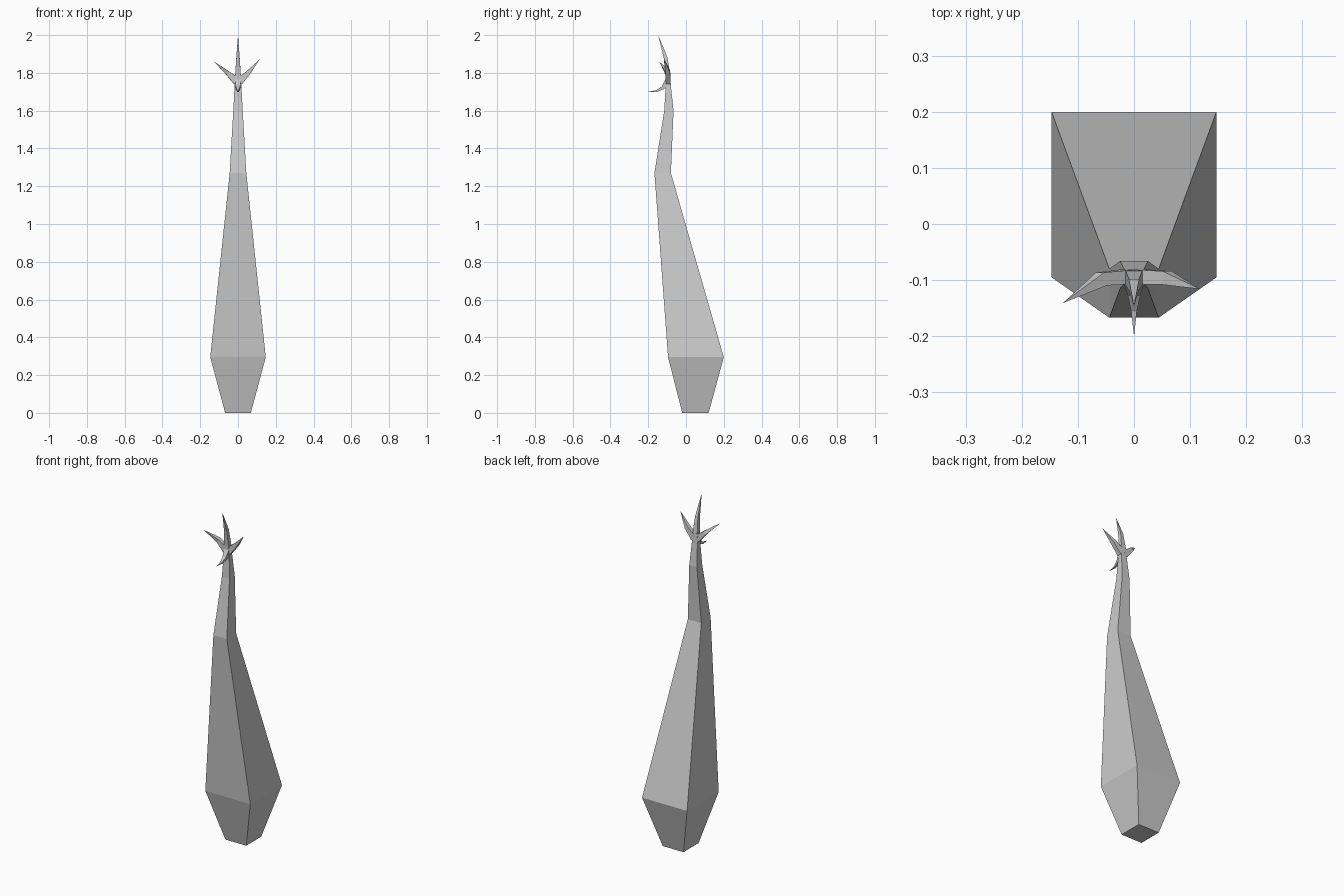
import bpy
import bmesh
from mathutils import Vector

if "Cube" in bpy.data.objects:
    bpy.data.objects.remove(bpy.data.objects["Cube"])

grey = bpy.data.materials.new("plain grey")
grey.diffuse_color = (0.6, 0.6, 0.6, 1)
grey.use_nodes = True
grey.node_tree.nodes["Principled BSDF"].inputs["Base Color"].default_value = grey.diffuse_color


def loft(name, rings, tip=None):
    """Skin a stack of four-cornered rings, ending in a cap or a point."""
    bm = bmesh.new()
    loops = [[bm.verts.new(p) for p in ring] for ring in rings]
    for a, b in zip(loops, loops[1:]):
        for i in range(4):
            j = (i + 1) % 4
            bm.faces.new((a[i], a[j], b[j], b[i]))
    bm.faces.new(loops[0][::-1])
    if tip is None:
        bm.faces.new(loops[-1])
    else:
        end = bm.verts.new(tip)
        for i in range(4):
            bm.faces.new((loops[-1][i], loops[-1][(i + 1) % 4], end))
    bmesh.ops.recalc_face_normals(bm, faces=bm.faces)
    mesh = bpy.data.meshes.new(name)
    bm.to_mesh(mesh)
    bm.free()
    mesh.materials.append(grey)
    obj = bpy.data.objects.new(name, mesh)
    bpy.context.collection.objects.link(obj)
    return obj


def prong(name, path, sizes, side):
    """Curved spike along path; sizes are half width and half thickness."""
    pts = [Vector(p) for p in path]
    rings = []
    for i, (w, t) in enumerate(sizes):
        along = (pts[i + 1] - pts[max(i - 1, 0)]).normalized()
        s = Vector(side)
        s = (s - along * s.dot(along)).normalized()
        n = along.cross(s)
        rings.append([pts[i] + s * w * a + n * t * b
                      for a, b in ((-1, -1), (1, -1), (1, 1), (-1, 1))])
    loft(name, rings, pts[-1])


# Stalk: height, half width, front and back
sections = [(0, 0.068, -0.02, 0.12), (0.295, 0.147, -0.095, 0.2),
            (1.27, 0.044, -0.167, -0.08), (1.6, 0.025, -0.115, -0.066),
            (1.73, 0.018, -0.108, -0.08), (1.79, 0.015, -0.109, -0.083)]
loft("stalk", [[(-w, f, z), (w, f, z), (w, b, z), (-w, b, z)]
               for z, w, f, b in sections])

# Tall spike continuing the stalk
prong("top_prong", [(0, -0.096, 1.785), (0, -0.108, 1.88), (0, -0.147, 2.0)],
      [(0.015, 0.013), (0.009, 0.01)], (1, 0, 0))

# Short hook reaching forward
prong("front_prong", [(0, -0.097, 1.755), (0, -0.122, 1.722),
                      (0, -0.155, 1.704), (0, -0.2, 1.7)],
      [(0.017, 0.016), (0.011, 0.009), (0.005, 0.005)], (1, 0, 0))

# Side spikes curving outward and up
side_sizes = [(0.013, 0.02), (0.012, 0.011)]
prong("left_prong", [(-0.008, -0.094, 1.755), (-0.058, -0.098, 1.802),
                     (-0.127, -0.141, 1.86)], side_sizes, (0, 1, 0))
prong("right_prong", [(0.008, -0.094, 1.755), (0.058, -0.096, 1.805),
                      (0.118, -0.116, 1.876)], side_sizes, (0, 1, 0))
